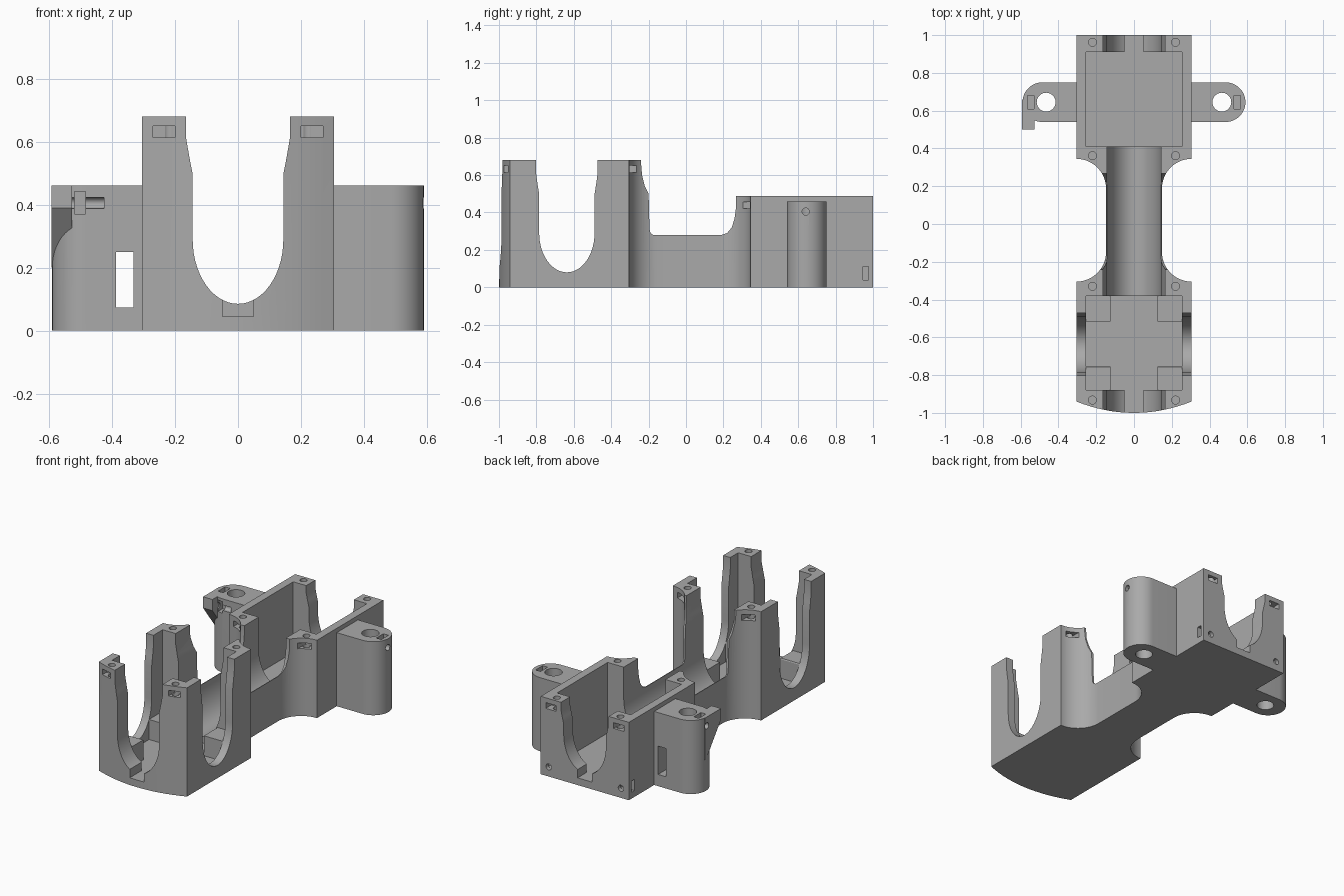
import bpy, bmesh
from math import sin, cos, pi

cube = bpy.data.objects.get("Cube")
if cube:
    bpy.data.objects.remove(cube, do_unlink=True)

grey = bpy.data.materials.new("mid grey")
grey.use_nodes = True
colour = (0.4, 0.4, 0.4, 1)
grey.diffuse_color = colour
grey.node_tree.nodes["Principled BSDF"].inputs["Base Color"].default_value = colour

PLACE = {"x": lambda a, b, t: (t, a, b),
         "y": lambda a, b, t: (a, t, b),
         "z": lambda a, b, t: (a, b, t)}


def prism(name, axis, points, lo, hi):
    """Extrude a 2D profile along an axis."""
    bm = bmesh.new()
    face = bm.faces.new([bm.verts.new(PLACE[axis](a, b, lo)) for a, b in points])
    new = bmesh.ops.extrude_face_region(bm, geom=[face])["geom"]
    verts = [v for v in new if isinstance(v, bmesh.types.BMVert)]
    bmesh.ops.translate(bm, verts=verts, vec=PLACE[axis](0, 0, hi - lo))
    bmesh.ops.recalc_face_normals(bm, faces=bm.faces)
    mesh = bpy.data.meshes.new(name)
    bm.to_mesh(mesh)
    bm.free()
    mesh.materials.append(grey)
    ob = bpy.data.objects.new(name, mesh)
    bpy.context.collection.objects.link(ob)
    return ob


def box(name, x0, x1, y0, y1, z0, z1):
    return prism(name, "z", [(x0, y0), (x1, y0), (x1, y1), (x0, y1)], z0, z1)


def arc(cx, cy, rx, ry, start, end, n=16):
    return [(cx + rx * cos(start + (end - start) * i / n),
             cy + ry * sin(start + (end - start) * i / n)) for i in range(n + 1)]


def rod(name, axis, a, b, r, lo, hi):
    return prism(name, axis, arc(a, b, r, r, 0, 2 * pi, 28)[:-1], lo, hi)


def combine(target, tool, operation="DIFFERENCE"):
    mod = target.modifiers.new("combine", "BOOLEAN")
    mod.operation, mod.solver, mod.object = operation, "EXACT", tool
    bpy.context.view_layer.objects.active = target
    bpy.ops.object.modifier_apply(modifier=mod.name)
    bpy.data.objects.remove(tool, do_unlink=True)


def cradle(centre, half, flare, top, bottom):
    """Open U profile with a rounded base and flared mouth."""
    bowl = arc(centre, 0.29, half, 0.29 - bottom, pi, 2 * pi, 28)
    right = [(half, top * 0.73), (half + flare * 0.5, top * 0.81),
             (flare + half, top * 0.9), (flare + half, 0.8)]
    return ([(centre - u, v) for u, v in reversed(right)] + bowl
            + [(centre + u, v) for u, v in right])


# Main body: waisted outline
half_outline = ([(0.305 * i / 8, -1 + 0.06 * (i / 8) ** 2) for i in range(9)]
                + arc(0.305, -0.148, 0.157, 0.157, 1.5 * pi, pi)
                + arc(0.305, 0.188, 0.157, 0.157, pi, 0.5 * pi)
                + [(0.305, 1)])
outline = half_outline + [(-x, y) for x, y in reversed(half_outline[1:])]
body = prism("holder_body", "z", outline, 0, 0.68)

# Stepped height: tall front, low neck, medium rear
steps = [(-0.24, 0.8), (-0.24, 0.66), (-0.235, 0.6), (-0.22, 0.54), (-0.2, 0.5),
         (-0.195, 0.31), (-0.19, 0.29), (-0.175, 0.28), (0.19, 0.28), (0.22, 0.29),
         (0.245, 0.32), (0.26, 0.37), (0.268, 0.43), (0.268, 0.487),
         (1.1, 0.487), (1.1, 0.8)]
combine(body, prism("step_cutter", "x", steps, -0.5, 0.5))

# Side ears with rounded ends
for s in (-1, 1):
    end = arc(0.485, 0.645, 0.105, 0.105, -pi / 2, pi / 2, 24)
    shape = [(0.28, 0.54)] + end + [(0.28, 0.75)]
    combine(body, prism("ear", "z", [(s * x, y) for x, y in shape], 0, 0.46), "UNION")

# Hook on the right ear, with a sloping underside
hook = [(0.5, 0.46), (0.5, 0.39), (0.645, 0.2), (0.66, 0.2), (0.66, 0.46)]
combine(body, prism("hook", "x", hook, -0.592, -0.527), "UNION")

# Two compartments; the front one keeps four low corner blocks
front_bay = box("front_bay", -0.255, 0.255, -0.88, -0.38, 0.045, 0.8)
for s in (-1, 1):
    for y0, y1 in ((-0.9, -0.755), (-0.515, -0.36)):
        x0, x1 = sorted((s * 0.125, s * 0.3))
        combine(front_bay, box("corner_block", x0, x1, y0, y1, 0, 0.17))
combine(body, front_bay)
combine(body, box("rear_bay", -0.255, 0.255, 0.41, 0.91, 0.045, 0.8))

# Lengthwise cradle trough, then the crosswise one
combine(body, prism("front_trough", "y", cradle(0, 0.144, 0.021, 0.68, 0.085), -1.1, 0.5))
combine(body, prism("rear_trough", "y", cradle(0, 0.146, 0.019, 0.487, 0.085), 0.45, 1.1))
combine(body, prism("cross_trough", "x", cradle(-0.637, 0.148, 0.017, 0.68, 0.08), -0.5, 0.5))

# Cable notches in both end walls
for y0, y1 in ((-1.1, -0.8), (0.8, 1.1)):
    combine(body, box("cable_notch", -0.05, 0.05, y0, y1, 0.045, 0.2))

for s in (-1, 1):
    # Screw holes in the post tops, and nut slots in their end faces
    for y, top, slot0, slot1 in ((-0.932, 0.68, -1.1, -0.915), (-0.33, 0.68, -0.35, -0.2),
                                 (0.362, 0.487, 0.2, 0.38), (0.962, 0.487, 0.945, 1.1)):
        combine(body, rod("post_hole", "z", s * 0.22, y, 0.021, top - 0.13, 0.8))
        x0, x1 = sorted((s * 0.2, s * 0.27))
        combine(body, box("nut_slot", x0, x1, slot0, slot1, top - 0.066, top - 0.03))
    # Rear wall screw holes and their side nut slots
    combine(body, rod("rear_hole", "y", s * 0.25, 0.06, 0.019, 0.925, 1.1))
    x0, x1 = sorted((s * 0.22, s * 0.4))
    combine(body, box("side_slot", x0, x1, 0.945, 0.975, 0.04, 0.11))
    # Ear rod bore, clamp screw hole and clamp nut slot
    combine(body, rod("ear_bore", "z", s * 0.465, 0.645, 0.05, -0.1, 0.6))
    lo, hi = sorted((s * 0.465, s * 0.7))
    combine(body, rod("clamp_hole", "x", 0.64, 0.405, 0.019, lo, hi))
    x0, x1 = sorted((s * 0.53, s * 0.565))
    combine(body, box("clamp_slot", x0, x1, 0.61, 0.68, 0.37, 0.6))

# Strap window and front screw recess in the right ear
combine(body, box("strap_window", -0.388, -0.332, 0.4, 0.8, 0.073, 0.25))
combine(body, rod("recess_bore", "x", 0.55, 0.405, 0.017, -0.527, -0.425))
combine(body, box("recess_channel", -0.527, -0.425, 0.5, 0.55, 0.388, 0.422))
combine(body, box("recess_nut", -0.52, -0.484, 0.5, 0.59, 0.37, 0.442))

# Smooth curved walls, keep crisp edges
bpy.ops.object.select_all(action="DESELECT")
body.select_set(True)
bpy.context.view_layer.objects.active = body
bpy.ops.object.shade_smooth_by_angle(angle=0.45)
